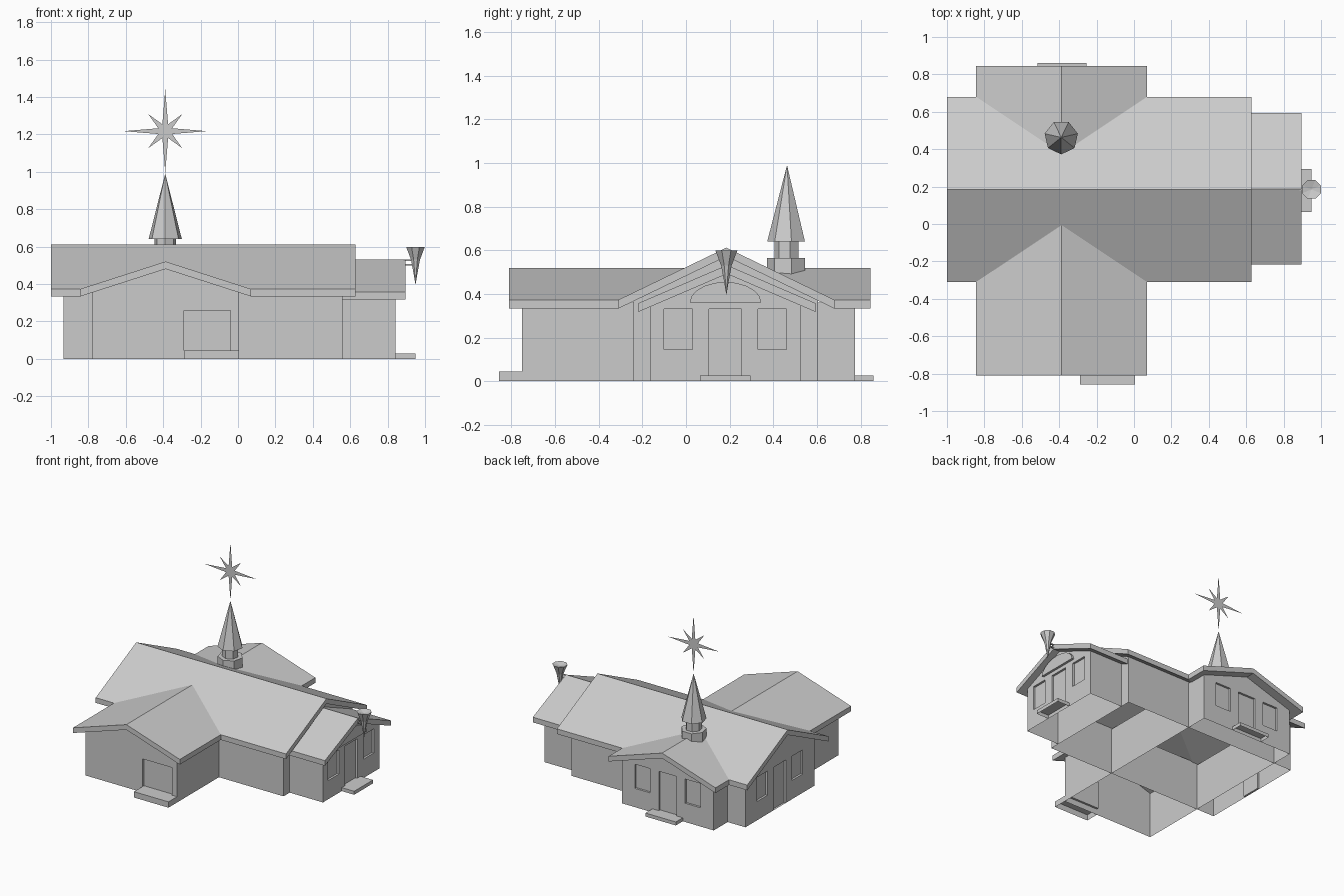
import bpy, bmesh
from math import sin, cos, pi
from mathutils import Vector

cube = bpy.data.objects.get("Cube")
if cube:
    bpy.data.objects.remove(cube, do_unlink=True)

grey = bpy.data.materials.new("plain_grey")
grey.use_nodes = True
colour = (0.6, 0.6, 0.6, 1)
grey.diffuse_color = colour
for node in grey.node_tree.nodes:
    if node.type == 'BSDF_PRINCIPLED':
        node.inputs["Base Color"].default_value = colour
        node.inputs["Roughness"].default_value = 0.8


def finish(name, bm, fix_normals=True):
    if fix_normals:
        bmesh.ops.recalc_face_normals(bm, faces=bm.faces)
    mesh = bpy.data.meshes.new(name)
    bm.to_mesh(mesh)
    bm.free()
    mesh.materials.append(grey)
    ob = bpy.data.objects.new(name, mesh)
    bpy.context.scene.collection.objects.link(ob)
    return ob


def prism(name, profile, axis, start, end):
    """Sweep a (side, height) profile along x or y."""
    bm = bmesh.new()
    def place(u, v, w):
        return (w, u, v) if axis == 'x' else (u, w, v)
    rings = [[bm.verts.new(place(u, v, w)) for u, v in profile] for w in (start, end)]
    bm.faces.new(rings[0])
    bm.faces.new(rings[1])
    for i in range(len(profile)):
        j = (i + 1) % len(profile)
        bm.faces.new((rings[0][i], rings[0][j], rings[1][j], rings[1][i]))
    return finish(name, bm)


def lathe(name, x, y, profile, sides, turn):
    """Faceted turned shape from (radius, height) pairs."""
    bm = bmesh.new()
    rings = []
    for r, z in profile:
        angles = [turn + 2 * pi * i / sides for i in range(sides)]
        rings.append([bm.verts.new((x + r * cos(a), y + r * sin(a), z)) for a in angles])
    for low, high in zip(rings, rings[1:]):
        for i in range(sides):
            j = (i + 1) % sides
            bm.faces.new((low[i], low[j], high[j], high[i]))
    bm.faces.new(rings[0])
    bm.faces.new(rings[-1])
    bmesh.ops.remove_doubles(bm, verts=bm.verts, dist=0.0005)
    return finish(name, bm)


def box(name, x0, x1, y0, y1, z0, z1, open_bottom=False):
    bm = bmesh.new()
    bmesh.ops.create_cube(bm, size=1)
    for v in bm.verts:
        v.co = (x1 if v.co.x > 0 else x0, y1 if v.co.y > 0 else y0, z1 if v.co.z > 0 else z0)
    if open_bottom:
        bm.normal_update()
        bmesh.ops.delete(bm, geom=[f for f in bm.faces if f.normal.z < -0.5], context='FACES_ONLY')
    return finish(name, bm, not open_bottom)


# Roofs: centre line, half width, ridge height, eave height
THICK = 0.04
MAIN = (0.185, 0.495, 0.612, 0.373)
WING = (-0.387, 0.457, 0.52, 0.373)
ANNEX = (0.1875, 0.405, 0.532, 0.358)
MAIN_SPAN = (-1, 0.628)
WING_SPAN = (-0.811, 0.845)


def under(roof, u):
    c, half, ridge, eave = roof
    return ridge - THICK - (ridge - eave) * abs(u - c) / half


def roof_slab(name, roof, axis, start, end):
    c, half, ridge, eave = roof
    top = [(c - half, eave), (c, ridge), (c + half, eave)]
    bottom = [(u, z - THICK) for u, z in reversed(top)]
    return prism(name, top + bottom, axis, start, end)


def roof_void(roof, axis, start, end):
    c, half, ridge, eave = roof
    profile = [(c - half, eave - THICK), (c, ridge - THICK), (c + half, eave - THICK),
               (c + half, 0.1), (c - half, 0.1)]
    ob = prism("roof_cutter", profile, axis, start, end)
    ob.hide_render = True
    return ob


main_roof = roof_slab("main_roof", MAIN, 'x', *MAIN_SPAN)
wing_roof = roof_slab("wing_roof", WING, 'y', *WING_SPAN)
roof_slab("annex_roof", ANNEX, 'x', 0.558, 0.896)

# Keep each attic open where the roofs cross
pairs = [(main_roof, roof_void(WING, 'y', *WING_SPAN)),
         (wing_roof, roof_void(MAIN, 'x', *MAIN_SPAN))]
for ob, cutter in pairs:
    mod = ob.modifiers.new("open_attic", 'BOOLEAN')
    mod.operation = 'DIFFERENCE'
    mod.solver = 'EXACT'
    mod.object = cutter
graph = bpy.context.evaluated_depsgraph_get()
graph.update()
baked = [bpy.data.meshes.new_from_object(ob.evaluated_get(graph)) for ob, _ in pairs]
for (ob, cutter), mesh in zip(pairs, baked):
    ob.modifiers.clear()
    ob.data = mesh
    bpy.data.objects.remove(cutter, do_unlink=True)

# Walls: open-bottomed shells that rise to the roof undersides
GAP = 0.006
RECESS = 0.016


def wall(bm, a, b, roof, openings=()):
    """Wall from a to b; a gable when it crosses the roof's centre line."""
    along_x = abs(a[0] - b[0]) > abs(a[1] - b[1])
    k = 0 if roof is WING else 1
    pts = [(*a, 0), (*b, 0), (*b, under(roof, b[k]) + GAP)]
    if (a[k] - roof[0]) * (b[k] - roof[0]) < 0:
        peak = [a[0], a[1], under(roof, roof[0]) + GAP]
        peak[k] = roof[0]
        pts.append(peak)
    pts.append((*a, under(roof, a[k]) + GAP))
    faces = [bm.faces.new([bm.verts.new(p) for p in pts])]
    side = Vector((1, 0, 0)) if along_x else Vector((0, 1, 0))
    up = Vector((0, 0, 1))
    # Cut the outlines of the openings, then push them inwards
    for u0, u1, z0, z1 in openings:
        for co, no in ((side * u0, side), (side * u1, side), (up * z0, up), (up * z1, up)):
            geom = set(faces) | {e for f in faces for e in f.edges} | {v for f in faces for v in f.verts}
            cut = bmesh.ops.bisect_plane(bm, geom=list(geom), plane_co=co, plane_no=no, dist=1e-5)
            faces = [g for g in cut["geom"] if isinstance(g, bmesh.types.BMFace)]
    holes = []
    for f in faces:
        m = f.calc_center_median()
        if any(u0 < m.dot(side) < u1 and z0 < m.z < z1 for u0, u1, z0, z1 in openings):
            holes.append(f)
    if holes:
        d = Vector((b[0] - a[0], b[1] - a[1], 0)).normalized()
        inward = Vector((-d.y, d.x, 0)) * RECESS
        new = bmesh.ops.extrude_face_region(bm, geom=holes)["geom"]
        bmesh.ops.translate(bm, vec=inward, verts=[g for g in new if isinstance(g, bmesh.types.BMVert)])
        old = [f for f in holes if f.is_valid]
        if old:
            bmesh.ops.delete(bm, geom=old, context='FACES')


def room(name, roof, x0, x1, y0, y1, front=(), right=(), back=(), left=(), closed=True):
    bm = bmesh.new()
    wall(bm, (x0, y0), (x1, y0), roof, front)
    wall(bm, (x1, y0), (x1, y1), roof, right)
    wall(bm, (x1, y1), (x0, y1), roof, back)
    if closed:
        wall(bm, (x0, y1), (x0, y0), roof, left)
    finish(name, bm, False)


def door_and_windows(c, sill):
    return [(c - 0.075, c + 0.075, sill, 0.332),
            (c - 0.28, c - 0.15, 0.145, 0.332), (c + 0.15, c + 0.28, 0.145, 0.332)]


room("main_walls", MAIN, -0.932, 0.558, -0.24, 0.605, left=door_and_windows(0.185, 0))
room("wing_walls", WING, -0.78, 0.005, -0.752, 0.775,
     front=[(-0.29, -0.04, 0.045, 0.258)], back=door_and_windows(-0.385, 0.027))
room("annex_walls", ANNEX, 0.558, 0.842, -0.165, 0.527,
     right=door_and_windows(0.18, 0.027), closed=False)

# Door steps
box("front_step", -0.29, 0.005, -0.857, -0.752, 0, 0.045, True)
box("back_step", -0.515, -0.255, 0.775, 0.86, 0, 0.027, True)
box("annex_step", 0.842, 0.948, 0.065, 0.295, 0, 0.027, True)

# Arched panel over the annex door
arch = [(0.181 + 0.164 * cos(pi * i / 10), 0.36 + 0.095 * sin(pi * i / 10)) for i in range(11)]
prism("arch_panel", arch, 'x', 0.837, 0.86)

# Seven-sided steeple
SX, SY = -0.389, 0.463
lathe("steeple_base", SX, SY, [(0.091, 0.44), (0.091, 0.565)], 7, -pi / 2)
lathe("steeple_neck", SX, SY, [(0.058, 0.56), (0.058, 0.645)], 7, -pi / 2)
lathe("spire", SX, SY, [(0.091, 0.64), (0.0001, 0.99)], 7, -pi / 2)

# Flat star with long and short points
SZ = 1.217
star = bmesh.new()
ring = []
for i in range(16):
    r = 0.04 if i % 2 else (0.222 if i % 4 == 0 else 0.128)
    a = pi * i / 8
    ring.append(star.verts.new((SX + r * cos(a), SY, SZ + r * sin(a))))
hub = star.verts.new((SX, SY, SZ))
for i in range(16):
    star.faces.new((hub, ring[i], ring[(i + 1) % 16]))
finish("star", star, False)

# Torch-shaped lamp on the annex gable
lathe("lamp", 0.949, 0.185, [(0.0001, 0.395), (0.013, 0.465), (0.026, 0.53), (0.054, 0.598),
                             (0.0001, 0.585)], 8, pi / 8)
for z in (0.503, 0.526):
    box("lamp_bracket", 0.885, 0.945, 0.18, 0.19, z - 0.004, z + 0.004)
